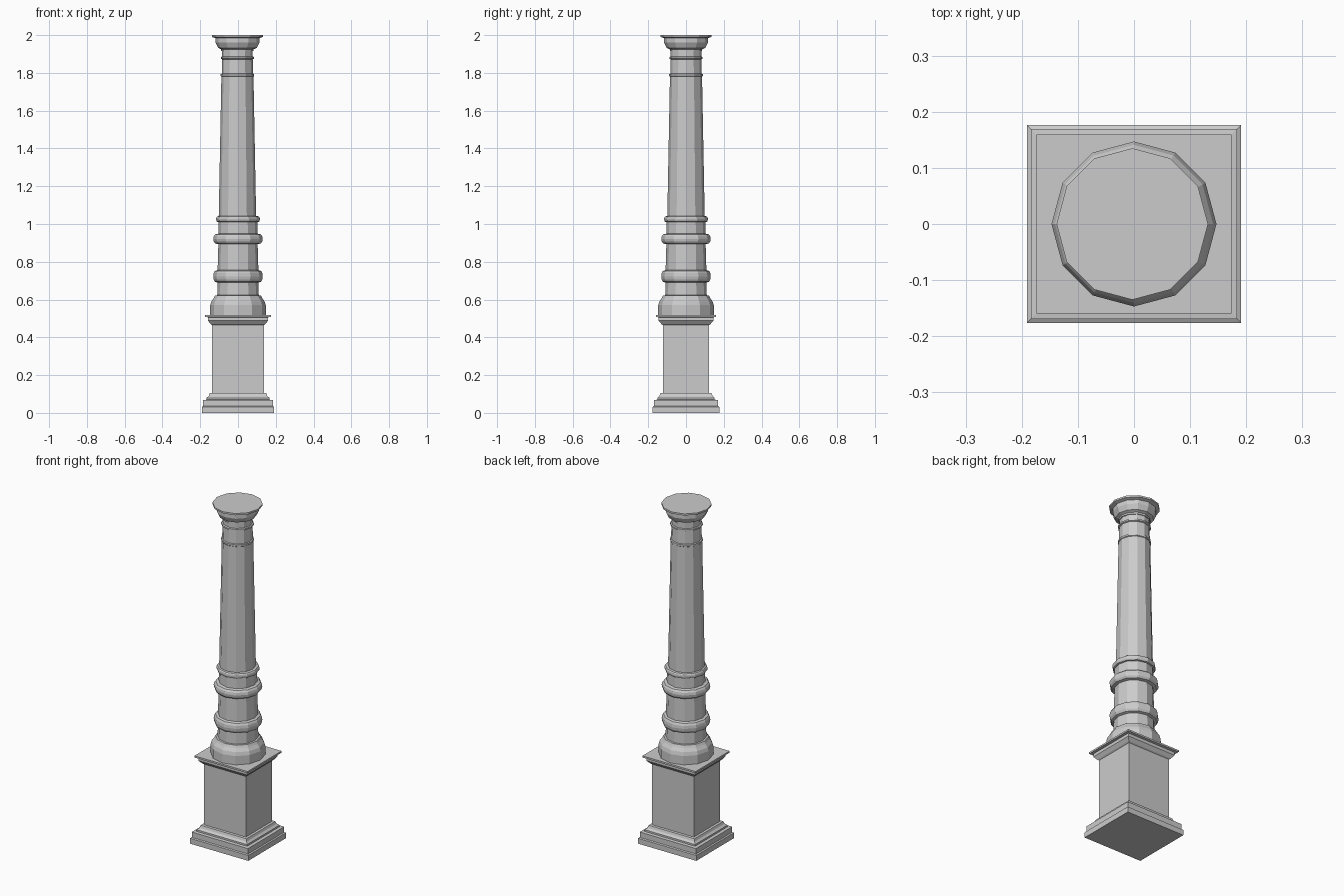
import bpy, bmesh, math

if "Cube" in bpy.data.objects:
    bpy.data.objects.remove(bpy.data.objects["Cube"])

SIDES = 12
INSET = 0.0145  # pedestal is shallower in y than in x


def loft(name, rings):
    """Skin a stack of equal-sized closed rings and cap both ends."""
    bm = bmesh.new()
    loops = [[bm.verts.new(p) for p in ring] for ring in rings]
    n = len(loops[0])
    for a, b in zip(loops, loops[1:]):
        for i in range(n):
            j = (i + 1) % n
            bm.faces.new((a[i], a[j], b[j], b[i]))
    bm.faces.new(loops[0][::-1])
    bm.faces.new(loops[-1])
    bmesh.ops.recalc_face_normals(bm, faces=bm.faces)
    mesh = bpy.data.meshes.new(name)
    bm.to_mesh(mesh)
    bm.free()
    ob = bpy.data.objects.new(name, mesh)
    bpy.context.collection.objects.link(ob)
    return ob


def square_part(name, profile):
    return loft(name, [[(sx * r, sy * (r - INSET), z)
                        for sx, sy in ((-1, -1), (1, -1), (1, 1), (-1, 1))]
                       for r, z in profile])


def round_part(name, profile, dx=0.0):
    return loft(name, [[(dx + r * math.cos(math.tau * i / SIDES),
                         r * math.sin(math.tau * i / SIDES), z)
                        for i in range(SIDES)] for r, z in profile])


def bead(r_in, r_out, z0, z1, steps=6):
    """Half-round bulge profile between two heights."""
    pts = []
    for k in range(steps + 1):
        a = math.pi * k / steps
        pts.append((r_in + (r_out - r_in) * math.sin(a) ** 0.7 if 0 < k < steps else r_in,
                    (z0 + z1) / 2 - (z1 - z0) / 2 * math.cos(a)))
    return pts


# Square pedestal: stepped foot, die, moulded cap
square_part("pedestal", [
    (0.191, 0), (0.191, 0.032), (0.184, 0.036), (0.184, 0.068),
    (0.166, 0.070), (0.166, 0.080), (0.155, 0.090), (0.150, 0.104), (0.137, 0.106),
    (0.137, 0.465), (0.144, 0.470), (0.154, 0.482), (0.159, 0.488),
    (0.159, 0.506), (0.174, 0.508), (0.174, 0.518)])

# Lower column: bell foot, drums and rounded rings
round_part("column_base",
           [(0.147, 0.515), (0.147, 0.570), (0.141, 0.590), (0.128, 0.608),
            (0.121, 0.622), (0.110, 0.623)]
           + bead(0.108, 0.131, 0.690, 0.756)
           + bead(0.104, 0.131, 0.893, 0.949)
           + bead(0.103, 0.116, 1.010, 1.042))

# Tapered shaft with two thin neck bands
round_part("shaft",
           [(0.099, 1.040), (0.085, 1.780), (0.089, 1.783), (0.089, 1.793),
            (0.083, 1.796), (0.081, 1.872), (0.088, 1.875), (0.088, 1.884),
            (0.081, 1.887), (0.081, 1.922)], -0.003)

# Flared capital with thin top slab
round_part("capital",
           [(0.086, 1.915), (0.086, 1.925), (0.102, 1.932), (0.116, 1.960),
            (0.116, 1.984), (0.135, 1.990), (0.135, 2.0)], -0.003)
